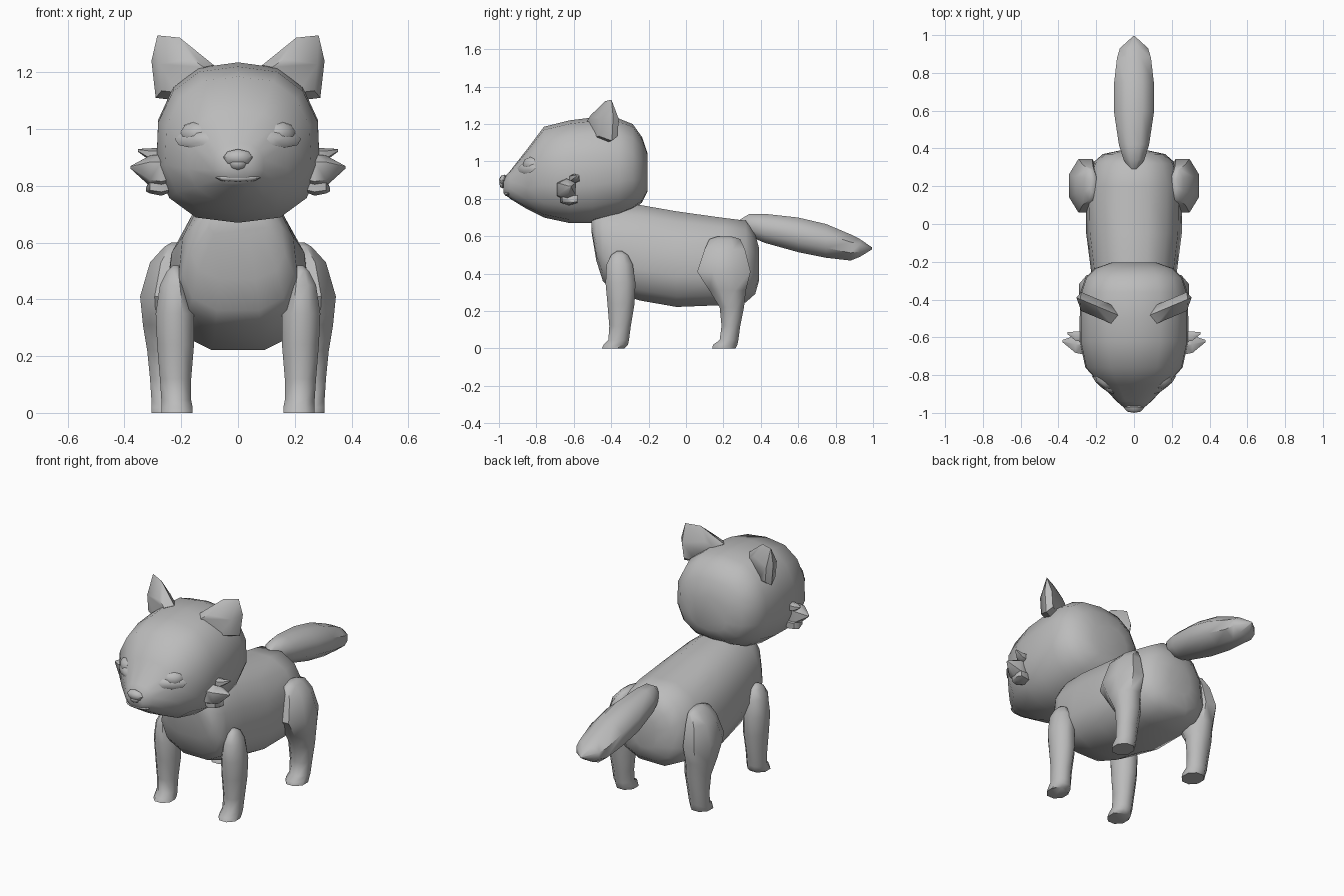
import bpy, bmesh, math
from mathutils import Vector

if "Cube" in bpy.data.objects:
    bpy.data.objects.remove(bpy.data.objects["Cube"])

fur = bpy.data.materials.new("grey fur")
fur.diffuse_color = (0.5, 0.5, 0.5, 1)
fur.use_nodes = True
fur.node_tree.nodes["Principled BSDF"].inputs["Base Color"].default_value = fur.diffuse_color


def finish(name, bm, angle=50):
    bmesh.ops.recalc_face_normals(bm, faces=bm.faces)
    me = bpy.data.meshes.new(name)
    bm.to_mesh(me)
    bm.free()
    ob = bpy.data.objects.new(name, me)
    bpy.context.collection.objects.link(ob)
    me.materials.append(fur)
    bpy.ops.object.select_all(action='DESELECT')
    ob.select_set(True)
    bpy.context.view_layer.objects.active = ob
    bpy.ops.object.shade_smooth_by_angle(angle=math.radians(angle))
    return ob


def loft(name, axis, rings, n=8, power=2.0, taper=0.0, side=1):
    """Rings: (position, u min, u max, v min, v max); taper narrows the top."""
    bm = bmesh.new()
    loops = []
    for p, u0, u1, v0, v1 in rings:
        loop = []
        for i in range(n):
            a = 2 * math.pi * (i + 0.5) / n
            c, s = math.cos(a), math.sin(a)
            k = 1 / max(abs(math.cos(math.pi / n)), 0.01) if n <= 8 else 1.02
            c = max(-1, min(1, math.copysign(abs(c) ** (2 / power), c) * k))
            s = max(-1, min(1, math.copysign(abs(s) ** (2 / power), s) * k))
            u = (u0 + u1) / 2 + (u1 - u0) / 2 * c * (1 - taper * s)
            v = (v0 + v1) / 2 + (v1 - v0) / 2 * s
            co = {'x': (p, u, v), 'y': (u, p, v), 'z': (u, v, p)}[axis]
            loop.append(bm.verts.new((co[0] * side, co[1], co[2])))
        loops.append(loop)
    for a, b in zip(loops, loops[1:]):
        for i in range(n):
            j = (i + 1) % n
            bm.faces.new((a[i], a[j], b[j], b[i]))
    bm.faces.new(loops[0])
    bm.faces.new(loops[-1])
    return finish(name, bm)


def blob(name, center, normal, size):
    """Flattened faceted ball: size is width, height, depth along the normal."""
    bm = bmesh.new()
    bmesh.ops.create_uvsphere(bm, u_segments=8, v_segments=4, radius=1)
    w = Vector(normal).normalized()
    u = Vector((0, 0, 1)).cross(w).normalized()
    v = w.cross(u)
    for vert in bm.verts:
        x, y, z = vert.co
        vert.co = Vector(center) + u * x * size[0] + v * y * size[1] + w * z * size[2]
    return finish(name, bm)


def sym(p, w, z0, z1):
    return (p, -w, w, z0, z1)


# Head, from the back of the skull to the muzzle
head = loft("head", 'y', [
    sym(-.205, .12, .84, 1.04), sym(-.235, .205, .78, 1.13), sym(-.285, .255, .74, 1.20),
    sym(-.36, .28, .705, 1.23), sym(-.50, .285, .67, 1.235), sym(-.62, .285, .67, 1.22),
    sym(-.76, .255, .70, 1.185), sym(-.85, .175, .745, 1.065), sym(-.94, .09, .80, .95),
    sym(-.975, .05, .83, .91)], n=14, power=2.35, taper=.04)

# Body
loft("body", 'y', [
    sym(-.505, .10, .62, .72), sym(-.48, .16, .47, .75), sym(-.445, .19, .36, .76),
    sym(-.40, .205, .31, .77), sym(-.25, .22, .255, .77), sym(-.05, .245, .22, .735),
    sym(.20, .25, .23, .70), sym(.32, .215, .245, .685), sym(.37, .16, .29, .61),
    sym(.39, .07, .36, .54)], n=12, power=2.5, taper=.12)

# Tail
loft("tail", 'y', [
    sym(.29, .02, .65, .69), sym(.34, .055, .60, .72), sym(.42, .08, .565, .72),
    sym(.60, .107, .515, .70), sym(.75, .105, .485, .665), sym(.88, .09, .47, .61),
    sym(.93, .075, .49, .585), sym(.995, .004, .53, .54)], n=8)

front = [(.00, .16, .27, -.45, -.33), (.02, .16, .27, -.44, -.31), (.045, .165, .27, -.415, -.305),
         (.12, .165, .275, -.41, -.295), (.24, .155, .285, -.42, -.275), (.35, .155, .29, -.43, -.27),
         (.45, .175, .275, -.425, -.285), (.50, .195, .25, -.40, -.31), (.52, .21, .23, -.37, -.34)]
back = [(.00, .19, .305, .14, .265), (.02, .19, .305, .145, .275), (.045, .195, .305, .18, .28),
        (.12, .19, .31, .19, .29), (.22, .18, .32, .18, .31), (.31, .175, .335, .125, .32),
        (.41, .17, .345, .06, .345), (.53, .18, .31, .10, .315), (.585, .195, .26, .125, .29),
        (.60, .205, .235, .17, .24)]

for s, label in ((-1, "left"), (1, "right")):
    # Legs
    loft("front_leg_" + label, 'z', front, n=8, side=s)
    loft("back_leg_" + label, 'z', back, n=8, side=s)

    # Ear: rounded slab turned slightly outwards
    outline = [(.085, 1.225), (.14, 1.265), (.205, 1.322), (.284, 1.33),
               (.305, 1.24), (.29, 1.11), (.21, 1.10), (.12, 1.15)]
    bm = bmesh.new()
    for shrink, off in ((1, 0), (.72, -.06), (.72, .04)):
        for x, z in outline:
            px, pz = .215 + (x - .215) * shrink, 1.2 + (z - 1.2) * shrink
            y = -.48 + (px - .09) * .42 + off * (1 if z < 1.28 else .35)
            bm.verts.new((px * s, y, pz))
    hull = bmesh.ops.convex_hull(bm, input=bm.verts)
    bmesh.ops.delete(bm, geom=[v for v in bm.verts if not v.link_faces], context='VERTS')
    finish("ear_" + label, bm)

    # Cheek tufts: three pointed spindles
    for i, (tip, y0, y1, z0, z1, tz) in enumerate((
            (.352, -.625, -.57, .88, .935, .925), (.378, -.69, -.59, .79, .91, .865),
            (.325, -.67, -.58, .765, .83, .785))):
        ym = (y0 + y1) / 2 + .02
        loft(f"cheek_tuft_{i + 1}_{label}", 'x', [
            (.22, y0 + .02, y1 - .02, z0 + .02, z1 - .02), (.27, y0, y1, z0, z1),
            (.31, y0 + .008, y1, z0 + .008, z1 - .003),
            (tip, ym - .006, ym + .006, tz - .005, tz + .005)], n=6, side=s)

    # Eye and eyelid, seated on the head surface
    for part, x, z, size in (("eye", .162, .965, (.078, .032, .014)),
                             ("eyelid", .165, .99, (.05, .036, .018))):
        hit, loc, nor, _ = head.ray_cast(Vector((x * s, -2, z)), Vector((0, 1, 0)))
        blob(f"{part}_{label}", loc, nor, size)

# Nose and mouth
blob("nose", (0, -.975, .90), (0, -1, .2), (.052, .03, .025))
blob("nose_tip", (0, -.98, .88), (0, -1, 0), (.03, .024, .018))
blob("mouth", (0, -.95, .828), (0, -1, -.1), (.08, .016, .022))
